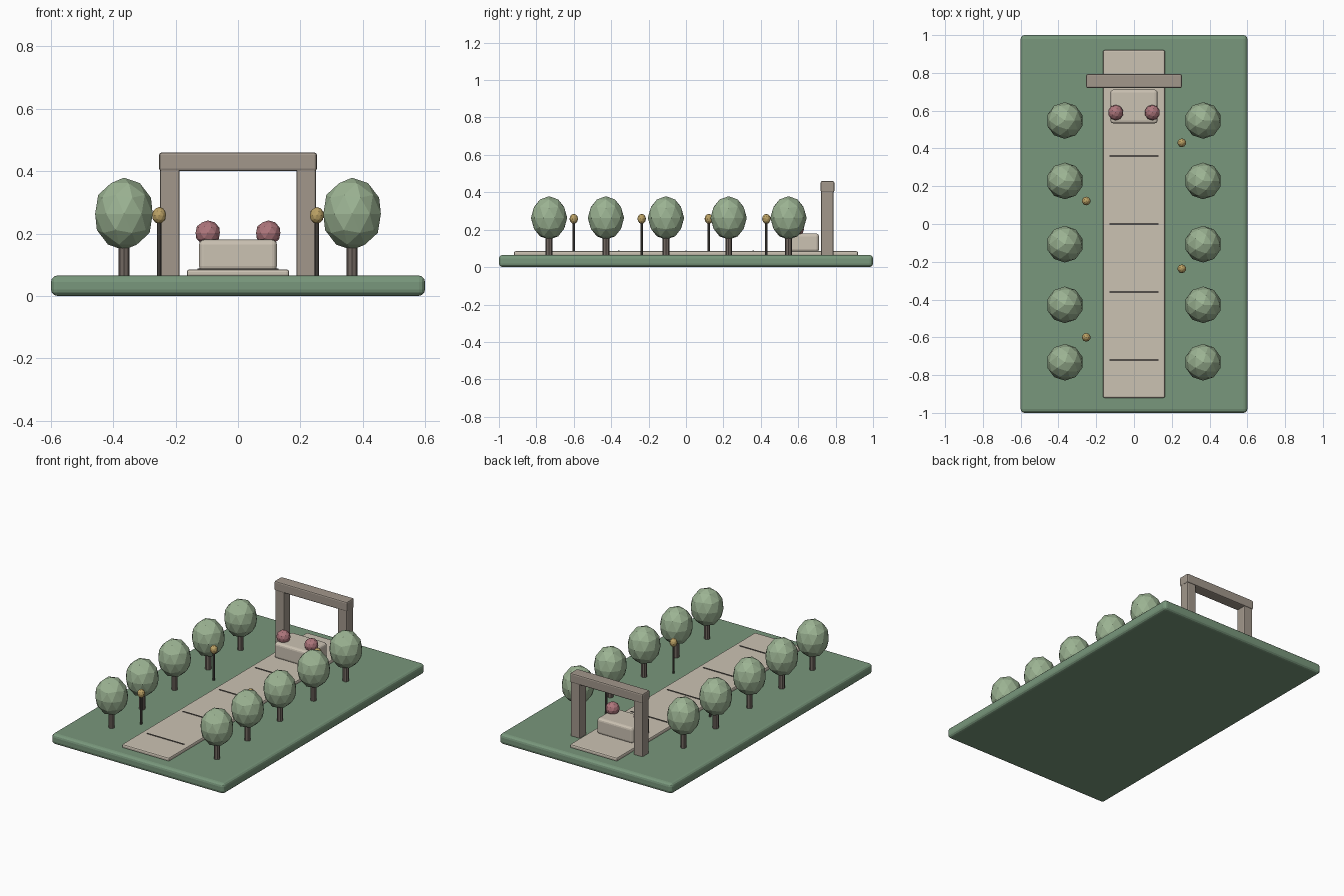
import bpy

if "Cube" in bpy.data.objects:
    bpy.data.objects.remove(bpy.data.objects["Cube"])


def material(name, rgb):
    m = bpy.data.materials.new(name)
    m.diffuse_color = (*rgb, 1)
    m.use_nodes = True
    m.node_tree.nodes["Principled BSDF"].inputs["Base Color"].default_value = m.diffuse_color
    return m


GRASS = material("grass", (0.19, 0.31, 0.20))
LEAF = material("leaf", (0.33, 0.45, 0.29))
STONE = material("pale_stone", (0.60, 0.54, 0.45))
ARCH = material("arch_stone", (0.36, 0.31, 0.26))
BARK = material("bark", (0.17, 0.14, 0.12))
DARK = material("dark_metal", (0.09, 0.08, 0.07))
GOLD = material("lamp_glow", (0.50, 0.36, 0.13))
PINK = material("blossom", (0.42, 0.18, 0.20))


def finish(name, mat):
    o = bpy.context.object
    o.name = name
    o.data.materials.append(mat)
    return o


def box(name, x, y, z, mat, bevel=0.0, segments=2):
    """Box from (min, max) ranges with rounded edges."""
    lo_hi = (x, y, z)
    bpy.ops.mesh.primitive_cube_add(size=1, location=[(a + b) / 2 for a, b in lo_hi])
    o = finish(name, mat)
    o.scale = [b - a for a, b in lo_hi]
    bpy.ops.object.transform_apply(location=False, rotation=False, scale=True)
    if bevel:
        mod = o.modifiers.new("bevel", 'BEVEL')
        mod.width = bevel
        mod.segments = segments
    return o


def ball(name, loc, r, rz, mat):
    bpy.ops.mesh.primitive_ico_sphere_add(subdivisions=2, radius=1, location=loc)
    o = finish(name, mat)
    o.scale = (r, r, rz)


def post(name, x, y, z0, z1, r, mat):
    bpy.ops.mesh.primitive_cylinder_add(vertices=8, radius=r, depth=z1 - z0,
                                        location=(x, y, (z0 + z1) / 2))
    finish(name, mat)


# Lawn slab and central path
box("lawn_base", (-0.6, 0.6), (-1, 1), (0, 0.065), GRASS, 0.02, 3)
box("path", (-0.164, 0.164), (-0.92, 0.92), (0.06, 0.085), STONE, 0.008)

# Paving joints
for y in (-0.72, -0.36, 0, 0.36):
    box("path_joint", (-0.13, 0.13), (y - 0.004, y + 0.004), (0.08, 0.088), DARK)

# Gateway at the far end
for s in (-1, 1):
    box("gate_post", sorted((s * 0.187, s * 0.25)), (0.723, 0.789), (0.06, 0.43), ARCH, 0.006)
box("gate_beam", (-0.253, 0.253), (0.72, 0.793), (0.40, 0.46), ARCH, 0.008)

# Stone plinth with two blossom bushes
box("plinth", (-0.125, 0.125), (0.533, 0.711), (0.08, 0.18), STONE, 0.016, 3)
for s in (-1, 1):
    ball("blossom_bush", (s * 0.097, 0.59, 0.202), 0.041, 0.04, PINK)

# Two rows of trees
for y in (-0.732, -0.428, -0.107, 0.228, 0.548):
    for s in (-1, 1):
        post("tree_trunk", s * 0.366, y, 0.06, 0.19, 0.018, BARK)
        ball("tree_crown", (s * 0.366, y, 0.263), 0.097, 0.116, LEAF)

# Staggered lamps along the path
for s, y in ((-1, -0.6), (1, -0.237), (-1, 0.122), (1, 0.43)):
    post("lamp_pole", s * 0.253, y, 0.06, 0.245, 0.007, DARK)
    ball("lamp_globe", (s * 0.253, y, 0.258), 0.023, 0.027, GOLD)
